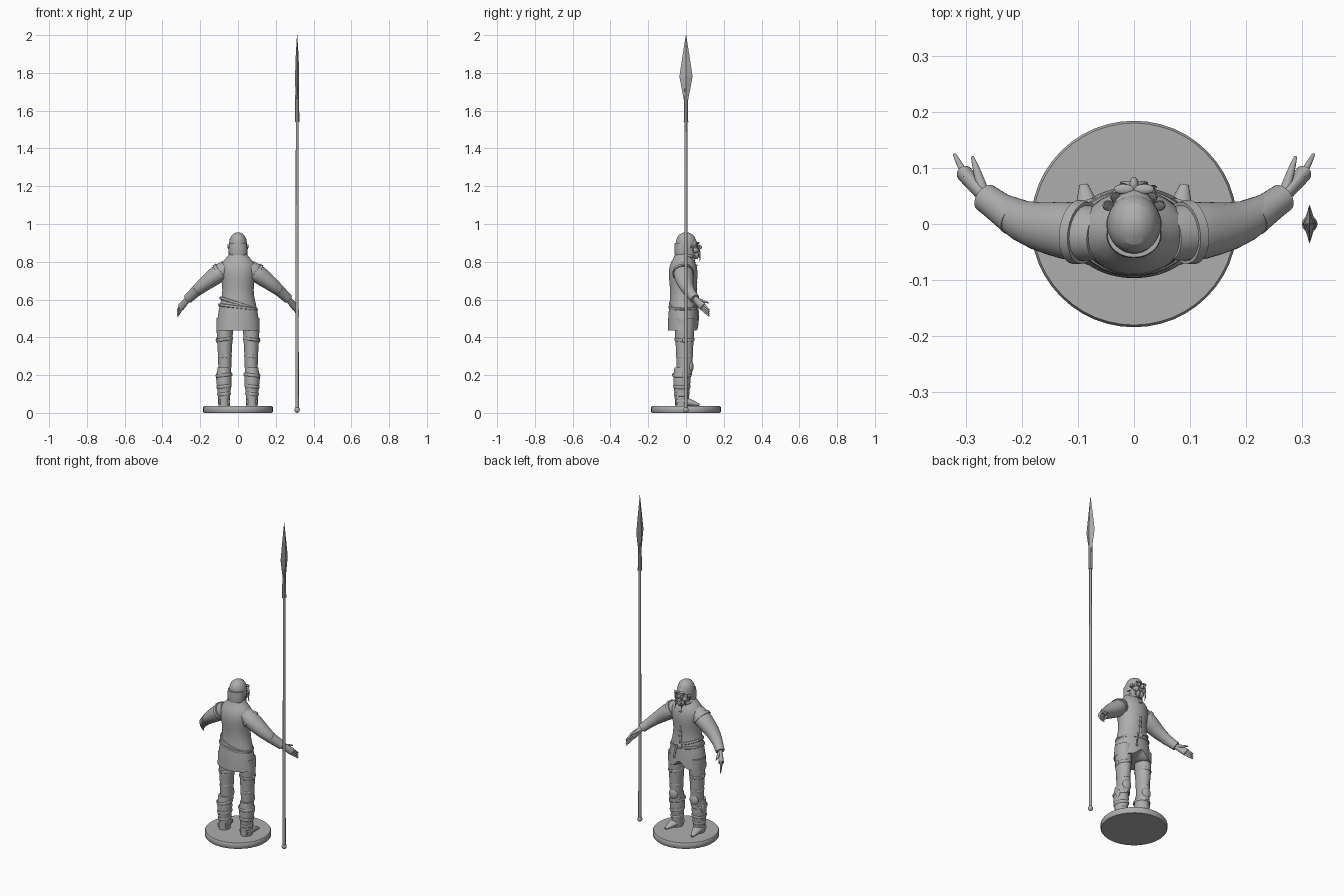
import bpy, bmesh, math
from mathutils import Vector

cube = bpy.data.objects.get("Cube")
if cube:
    bpy.data.objects.remove(cube, do_unlink=True)

grey = bpy.data.materials.new("stone grey")
grey.use_nodes = True
grey.diffuse_color = (.42, .42, .42, 1)
grey.node_tree.nodes["Principled BSDF"].inputs["Base Color"].default_value = grey.diffuse_color


def finish(ob, name, faceted=False):
    ob.name = name
    ob.data.materials.append(grey)
    bpy.ops.object.select_all(action='DESELECT')
    ob.select_set(True)
    bpy.context.view_layer.objects.active = ob
    if not faceted:
        bpy.ops.object.shade_smooth_by_angle(angle=math.radians(40))


def skin(name, rings, rounded=True, faceted=False):
    """Bridge point rings, cap both ends with a creased edge and smooth the rest."""
    bm = bmesh.new()
    crease = bm.edges.layers.float.new("crease_edge")
    loops = [[bm.verts.new(point) for point in ring] for ring in rings]
    for low, high in zip(loops, loops[1:]):
        for i in range(len(low)):
            bm.faces.new((low[i - 1], low[i], high[i], high[i - 1]))
    for end in (loops[0], loops[-1]):
        cap = bm.faces.new(end)
        for edge in cap.edges:
            edge[crease] = 1
    bmesh.ops.recalc_face_normals(bm, faces=bm.faces)
    mesh = bpy.data.meshes.new(name)
    bm.to_mesh(mesh)
    bm.free()
    ob = bpy.data.objects.new(name, mesh)
    bpy.context.collection.objects.link(ob)
    if rounded:
        ob.modifiers.new("smooth", 'SUBSURF')
    finish(ob, name, faceted)


def circle(sides):
    angles = [2 * math.pi * i / sides for i in range(sides)]
    return [(math.cos(a), math.sin(a)) for a in angles]


def stack(name, rows, x=0, y=0, sides=20, edit=None, **style):
    """Upright form from rows of height, half width and, if not round, half depth."""
    rings = []
    for height, width, *depth in rows:
        deep = depth[0] if depth else width
        ring = [Vector((x + width * c, y + deep * s, height)) for c, s in circle(sides)]
        rings.append([edit(point) for point in ring] if edit else ring)
    skin(name, rings, **style)


def limb(name, path, radii, side=1, wide=1, sides=12):
    """Tube following a path, mirrored by side, widened sideways by wide."""
    path = [Vector((side * x, y, z)) for x, y, z in path]
    rings = []
    for i, (centre, radius) in enumerate(zip(path, radii)):
        along = (path[min(i + 1, len(path) - 1)] - path[max(i - 1, 0)]).normalized()
        across = along.cross(Vector((0, 0, 1))).normalized()
        up = across.cross(along)
        rings.append([centre + radius * (across * c * wide + up * s) for c, s in circle(sides)])
    skin(name, rings)


def ball(name, location, size):
    bpy.ops.mesh.primitive_uv_sphere_add(segments=20, ring_count=12, radius=1, location=location)
    bpy.context.object.scale = size
    finish(bpy.context.object, name)


def band(name, location, width, depth, tilt):
    """Raised strap around a limb or the waist."""
    bpy.ops.mesh.primitive_torus_add(major_radius=1, minor_radius=.07, major_segments=32,
                                     minor_segments=8, location=location, rotation=(0, tilt, 0))
    bpy.context.object.scale = (width, depth, .12)
    finish(bpy.context.object, name)


# Round base
stack("base", [(0, .18), (.005, .184), (.03, .184), (.036, .18)], sides=48, rounded=False)

# Spear standing beside the figure
spear_x = .313
stack("spear_shaft", [(.02, .009), (1.6, .007)], x=spear_x, rounded=False)
ball("spear_butt", (spear_x, 0, .016), (.014, .014, .016))
stack("spear_socket", [(1.54, .012), (1.68, .01), (1.8, .006)],
      x=spear_x, sides=8, rounded=False, faceted=True)
stack("spear_blade", [(1.64, .008, .008), (1.78, .011, .035), (1.88, .008, .02), (2, .001, .001)],
      x=spear_x, sides=4, rounded=False, faceted=True)


# Tunic with a notch in the front of the hem
def hem_notch(point):
    if point.z < .45 and point.y > 0:
        point.z += max(0, .05 - abs(point.x))
    return point


stack("tunic", [(.435, .116, .082), (.5, .11, .08), (.56, .1, .075), (.62, .083, .068),
                (.68, .083, .071), (.74, .096, .08), (.79, .096, .07), (.82, .062, .05),
                (.85, .04, .04)], y=-.015, sides=32, edit=hem_notch)
band("collar", (0, 0, .83), .045, .043, 0)
band("belt", (0, -.015, .58), .096, .07, .3)
band("lower_belt", (0, -.015, .56), .099, .073, .12)
ball("belt_buckle", (0, .06, .57), (.014, .007, .016))
limb("belt_tail", [(.02, .06, .57), (.03, .066, .53), (.035, .066, .49)], [.006] * 3, wide=.6)

# Front closing with toggles
limb("front_edge", [(0, .04, .81), (0, .055, .74), (0, .05, .65), (0, .056, .57)], [.007] * 4)
for i in range(7):
    ball(f"toggle_{i}", (0, .054, .78 - i * .03), (.012, .006, .005))

# Head, face and hair
stack("head", [(.82, .03), (.85, .04, .05), (.9, .044, .055), (.94, .02)], y=.014)
stack("hair_cap", [(.86, .05, .045), (.89, .05, .054), (.92, .046, .054), (.945, .033, .04),
                   (.956, .01)])
stack("hair_nape", [(.82, .044, .036), (.85, .052, .044), (.9, .048, .04)], y=-.02)
ball("nose", (0, .07, .877), (.008, .014, .013))
ball("beard", (0, .052, .835), (.024, .017, .022))

# Joints of the left arm, mirrored for the right
shoulder = Vector((.06, -.02, .77))
elbow = Vector((.2, 0, .665))
wrist = Vector((.265, .047, .604))
knuckles = Vector((.302, .09, .56))
fingertip = Vector((.32, .124, .528))
thumb_tip = Vector((.288, .12, .582))

for side, label in ((1, "left"), (-1, "right")):
    # Face
    ball(f"{label}_brow", (side * .018, .062, .9), (.018, .009, .006))
    ball(f"{label}_cheek", (side * .025, .048, .862), (.016, .018, .016))
    limb(f"{label}_moustache", [(0, .068, .86), (.016, .072, .85), (.024, .074, .8)],
         [.006, .006, .001], side)
    for i in range(3):
        lock = Vector((.02 + .014 * i, .066 - .016 * i, .9))
        limb(f"{label}_hair_lock_{i}",
             [lock * .97, lock, lock + Vector((.002, .006, -.04)), lock - Vector((0, 0, .08))],
             [.01, .01, .008, .001], side)

    # Sleeve with armhole, folds and cuff
    upper = [shoulder.lerp(elbow, t) for t in (0, .3, .6, 1)]
    limb(f"{label}_sleeve", upper + [wrist], [.042, .052, .046, .036, .02], side, wide=1.1)
    limb(f"{label}_armhole", [shoulder.lerp(elbow, t) for t in (.2, .3)], [.053, .055], side, wide=1.1)
    for i in range(3):
        fold = shoulder.lerp(elbow, .5 + .18 * i)
        reach = .043 - .005 * i
        limb(f"{label}_sleeve_fold_{i}",
             [fold + Vector((0, -reach, 0)), fold + Vector((reach, 0, reach)) * .7,
              fold + Vector((.01, reach, 0))], [.006, .008, .006], side)
    limb(f"{label}_cuff", [elbow.lerp(wrist, t) for t in (.2, .6, 1)], [.033, .029, .027], side)

    # Hand
    limb(f"{label}_palm", [wrist, wrist.lerp(knuckles, .5), knuckles], [.017, .021, .022],
         side, wide=.7)
    for i in range(4):
        spread = Vector((0, 0, .011 * (i - 1.5)))
        limb(f"{label}_finger_{i}",
             [knuckles.lerp(fingertip, t) + spread for t in (-.2, .5, 1)], [.007, .006, .003], side)
    limb(f"{label}_thumb", [wrist.lerp(thumb_tip, t) for t in (.2, .6, 1)], [.01, .008, .003], side)

    # Trouser leg, boot and foot
    leg_x, boot_x = side * .07, side * .074
    stack(f"{label}_trouser", [(.5, .046, .055), (.4, .043, .05), (.31, .036, .044), (.2, .034, .04)],
          x=leg_x, y=-.008)
    stack(f"{label}_boot", [(.24, .034, .04), (.17, .045, .05), (.1, .031, .037), (.036, .031, .038)],
          x=boot_x, y=-.022)
    limb(f"{label}_foot", [(.072, -.05, .06), (.078, 0, .06), (.085, .04, .05), (.09, .07, .043)],
         [.024, .025, .015, .006], side, wide=1.3)
    ball(f"{label}_knee_pad", (leg_x, .022, .245), (.028, .018, .034))
    for i, height in enumerate((.1, .14, .2)):
        width = .034 + .004 * i
        band(f"{label}_boot_strap_{i}", (boot_x, -.022, height), width, width * 1.15, side * .12)
    for i, height in enumerate((.3, .39)):
        width = .035 + .006 * i
        band(f"{label}_trouser_strap_{i}", (leg_x, -.008, height), width, width * 1.2, side * .15)
    ball(f"{label}_strap_knot", (side * .11, -.008, .385), (.008, .011, .014))
    ball(f"{label}_boot_flap", (side * .107, -.01, .19), (.01, .016, .028))
